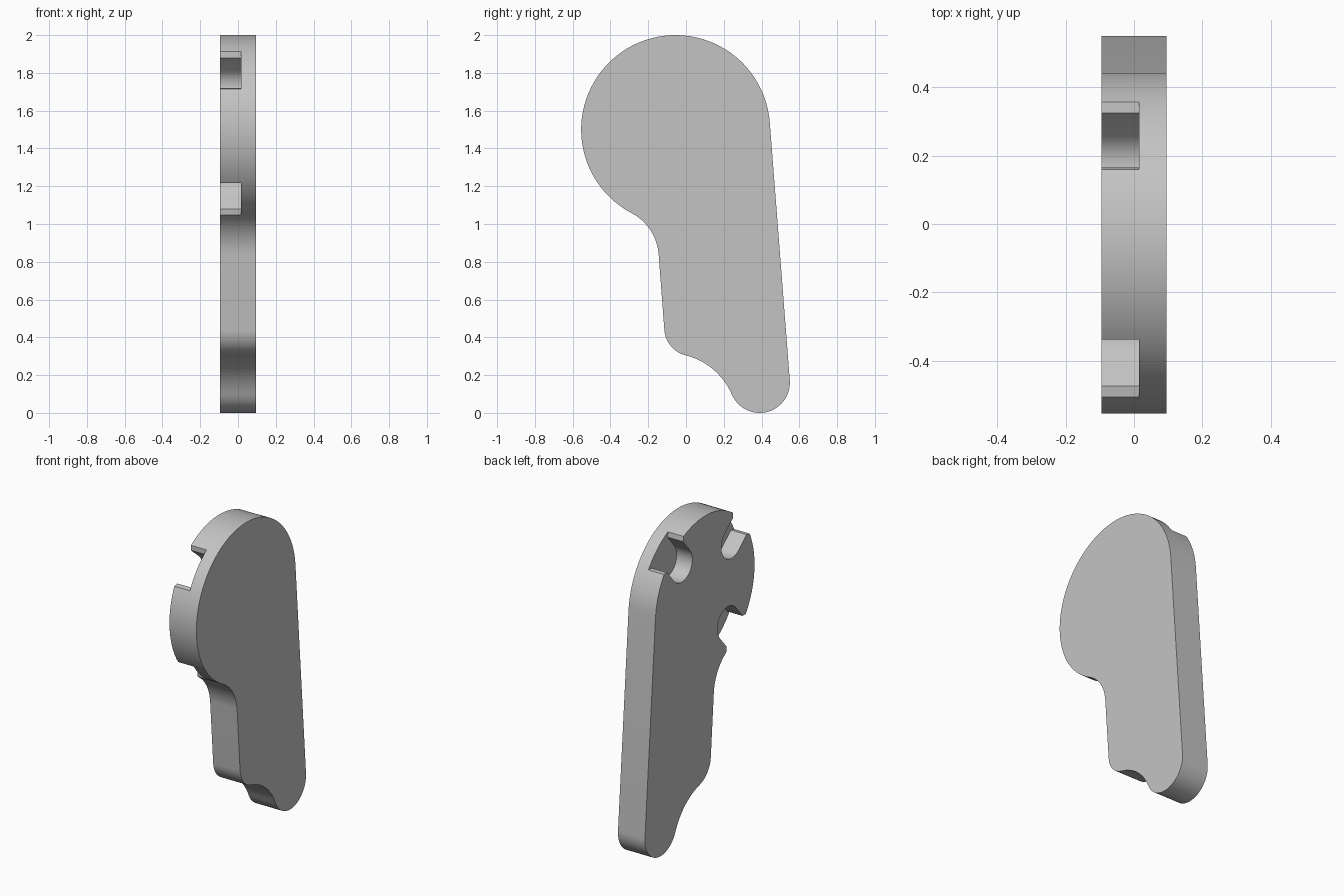
import bpy, bmesh, math
from mathutils import Vector

X_MIN, X_MAX, FLOOR = -0.095, 0.095, 0.015
HEAD = Vector((-0.055, 1.5))          # centre of the round head in (y, z)

if "Cube" in bpy.data.objects:
    bpy.data.objects.remove(bpy.data.objects["Cube"])

grey = bpy.data.materials.new("plain_grey")
grey.use_nodes = True
grey.diffuse_color = (0.55, 0.55, 0.55, 1)
grey.node_tree.nodes["Principled BSDF"].inputs["Base Color"].default_value = grey.diffuse_color


def arc(cy, cz, r, a0, a1, step=4):
    """Points of an arc in the (y, z) plane, angles in degrees."""
    n = max(2, round(abs(a1 - a0) / step))
    angles = [math.radians(a0 + (a1 - a0) * i / n) for i in range(n + 1)]
    return [Vector((cy + r * math.cos(a), cz + r * math.sin(a))) for a in angles]


def prisms(name, outlines, x0, x1):
    """One object made of closed outlines extruded along x."""
    bm = bmesh.new()
    for pts in outlines:
        face = bm.faces.new([bm.verts.new((x0, p.x, p.y)) for p in pts])
        new = bmesh.ops.extrude_face_region(bm, geom=[face])["geom"]
        verts = [v for v in new if isinstance(v, bmesh.types.BMVert)]
        bmesh.ops.translate(bm, verts=verts, vec=(x1 - x0, 0, 0))
    bmesh.ops.recalc_face_normals(bm, faces=bm.faces)
    mesh = bpy.data.meshes.new(name)
    bm.to_mesh(mesh)
    bm.free()
    mesh.materials.append(grey)
    obj = bpy.data.objects.new(name, mesh)
    bpy.context.collection.objects.link(obj)
    return obj


def notch(angle):
    """Round-ended slot with a flared mouth, pointing out from the head centre."""
    a = math.radians(angle)
    out, side = Vector((math.cos(a), math.sin(a))), Vector((-math.sin(a), math.cos(a)))
    local = [Vector((0.52, 0.174)), Vector((0.462, 0.105))]
    local += arc(0.357, 0, 0.105, 90, 270, 9)
    local += [Vector((0.462, -0.105)), Vector((0.52, -0.174))]
    return [HEAD + out * p.x + side * p.y for p in local]


# Lever outline: head, neck fillet, heel, toe hollow, rounded tip
outline = arc(HEAD.x, HEAD.y, 0.5, 4.45, 242.2)
outline += arc(-0.414, 0.819, 0.27, 62.2, 4.5)[1:]
outline += arc(0.035, 0.45, 0.15, 184.5, 256, 6)
outline += arc(-0.088, -0.045, 0.36, 76, 23.2)[1:]
outline += arc(0.39, 0.16, 0.16, 203.2, 364.45, 6)[1:]
lever = prisms("lever_plate", [outline], X_MIN, X_MAX)

# Three notches cut into one side of the head
cutter = prisms("notch_cutter", [notch(49.5 + 90 * i) for i in range(3)], X_MIN - 0.1, FLOOR)
cutter.hide_render = True
cut = lever.modifiers.new("notches", "BOOLEAN")
cut.operation, cut.solver, cut.object = "DIFFERENCE", "EXACT", cutter

bpy.ops.object.select_all(action="DESELECT")
lever.select_set(True)
bpy.context.view_layer.objects.active = lever
bpy.ops.object.modifier_apply(modifier=cut.name)
bpy.data.objects.remove(cutter)
bpy.ops.object.shade_smooth_by_angle(angle=math.radians(25))
